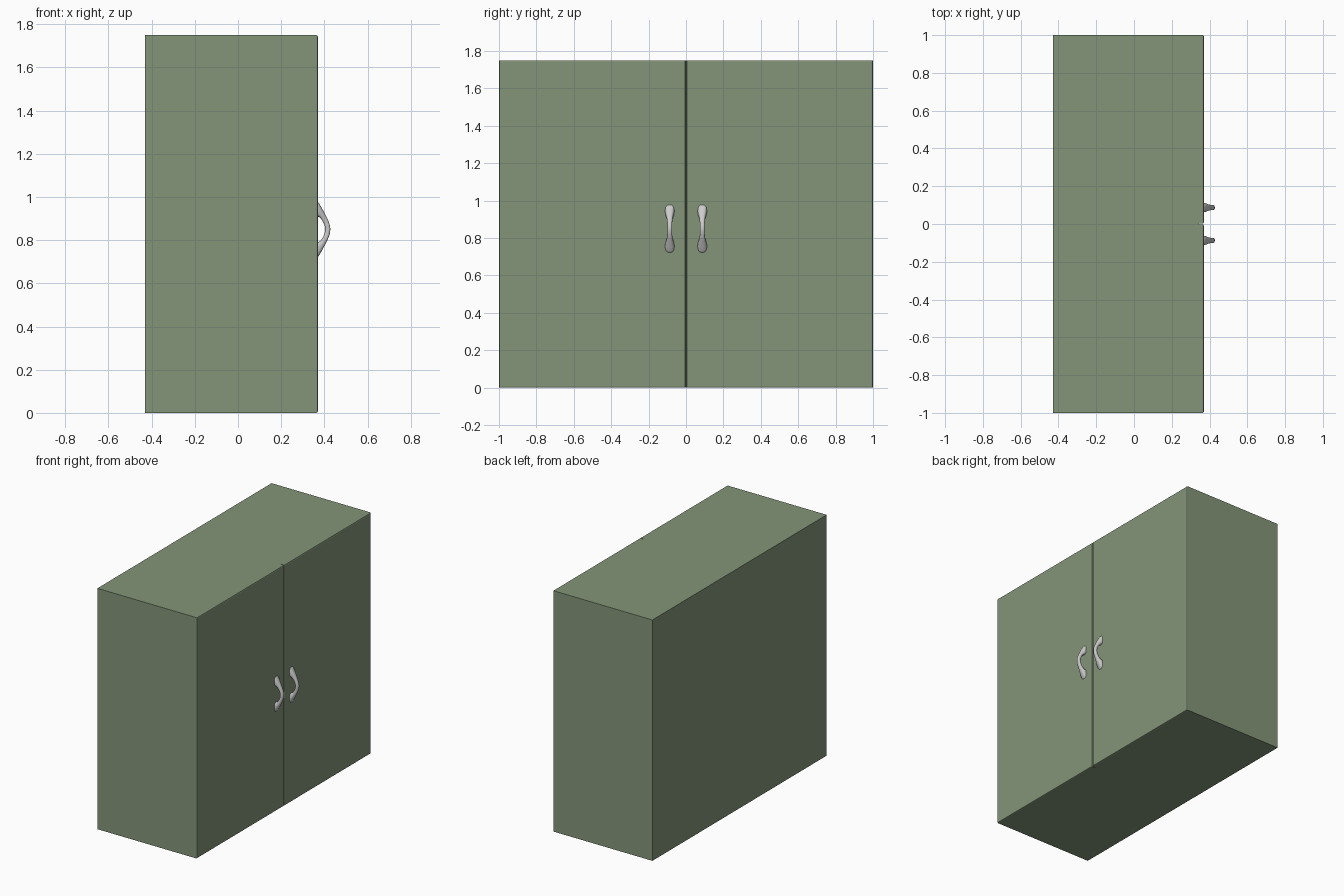
import bpy, bmesh, math

if "Cube" in bpy.data.objects:
    bpy.data.objects.remove(bpy.data.objects["Cube"])

green = bpy.data.materials.new("sage_paint")
green.diffuse_color = (0.23, 0.30, 0.19, 1)
green.use_nodes = True
green.node_tree.nodes["Principled BSDF"].inputs["Base Color"].default_value = green.diffuse_color

X_BACK, X_DOOR, X_FRONT, HEIGHT = -0.43, 0.345, 0.37, 1.75


def box(name, lo, hi, bevel=0.0):
    """Axis-aligned box, optionally with its +x front edges chamfered."""
    bm = bmesh.new()
    bmesh.ops.create_cube(bm, size=1)
    for v in bm.verts:
        v.co = [lo[i] + (v.co[i] + 0.5) * (hi[i] - lo[i]) for i in range(3)]
    if bevel:
        edges = [e for e in bm.edges if all(v.co.x > hi[0] - 1e-5 for v in e.verts)]
        bmesh.ops.bevel(bm, geom=edges, offset=bevel, segments=2,
                        profile=0.5, affect='EDGES')
    mesh = bpy.data.meshes.new(name)
    bm.to_mesh(mesh)
    bm.free()
    mesh.materials.append(green)
    ob = bpy.data.objects.new(name, mesh)
    bpy.context.collection.objects.link(ob)
    return ob


def handle(name, y0, z0=0.85, sides=16):
    """Arched pull lofted through oval rings; ends flare into mounting feet."""
    # outer x, outer dz, inner x, inner dz, half width
    half = [(0.362, 0.134, 0.362, 0.058, 0.026),
            (0.372, 0.128, 0.372, 0.058, 0.025),
            (0.386, 0.104, 0.380, 0.055, 0.022),
            (0.402, 0.074, 0.389, 0.043, 0.016),
            (0.420, 0.040, 0.399, 0.026, 0.013)]
    rings = half + [(0.432, 0, 0.406, 0, 0.013)]
    rings += [(a, -b, c, -d, w) for a, b, c, d, w in reversed(half)]
    bm = bmesh.new()
    loops = []
    for ox, oz, ix, iz, w in rings:
        loop = []
        for k in range(sides):
            a = 2 * math.pi * k / sides
            # squared-off oval section
            c, s = (math.copysign(abs(f(a)) ** 0.75, f(a)) for f in (math.cos, math.sin))
            t = (c + 1) / 2
            loop.append(bm.verts.new((ix + (ox - ix) * t, y0 + w * s,
                                      z0 + iz + (oz - iz) * t)))
        loops.append(loop)
    for A, B in zip(loops, loops[1:]):
        for k in range(sides):
            n = (k + 1) % sides
            bm.faces.new((A[k], A[n], B[n], B[k]))
    bm.faces.new(loops[0])
    bm.faces.new(loops[-1])
    bmesh.ops.recalc_face_normals(bm, faces=bm.faces)
    mesh = bpy.data.meshes.new(name)
    bm.to_mesh(mesh)
    bm.free()
    mesh.shade_smooth()
    ob = bpy.data.objects.new(name, mesh)
    bpy.context.collection.objects.link(ob)
    ob.modifiers.new("smooth", 'SUBSURF').levels = 2
    ob.modifiers["smooth"].render_levels = 2


# Cabinet body
box("cabinet_body", (X_BACK, -1, 0), (X_DOOR, 1, HEIGHT))

# Pair of doors with a narrow centre gap, and their pulls
for side, sign in (("left", -1), ("right", 1)):
    y_in, y_out = sign * 0.002, sign * 1.0
    box(side + "_door", (X_DOOR, min(y_in, y_out), 0),
        (X_FRONT, max(y_in, y_out), HEIGHT), bevel=0.007)
    handle(side + "_handle", sign * 0.087)
